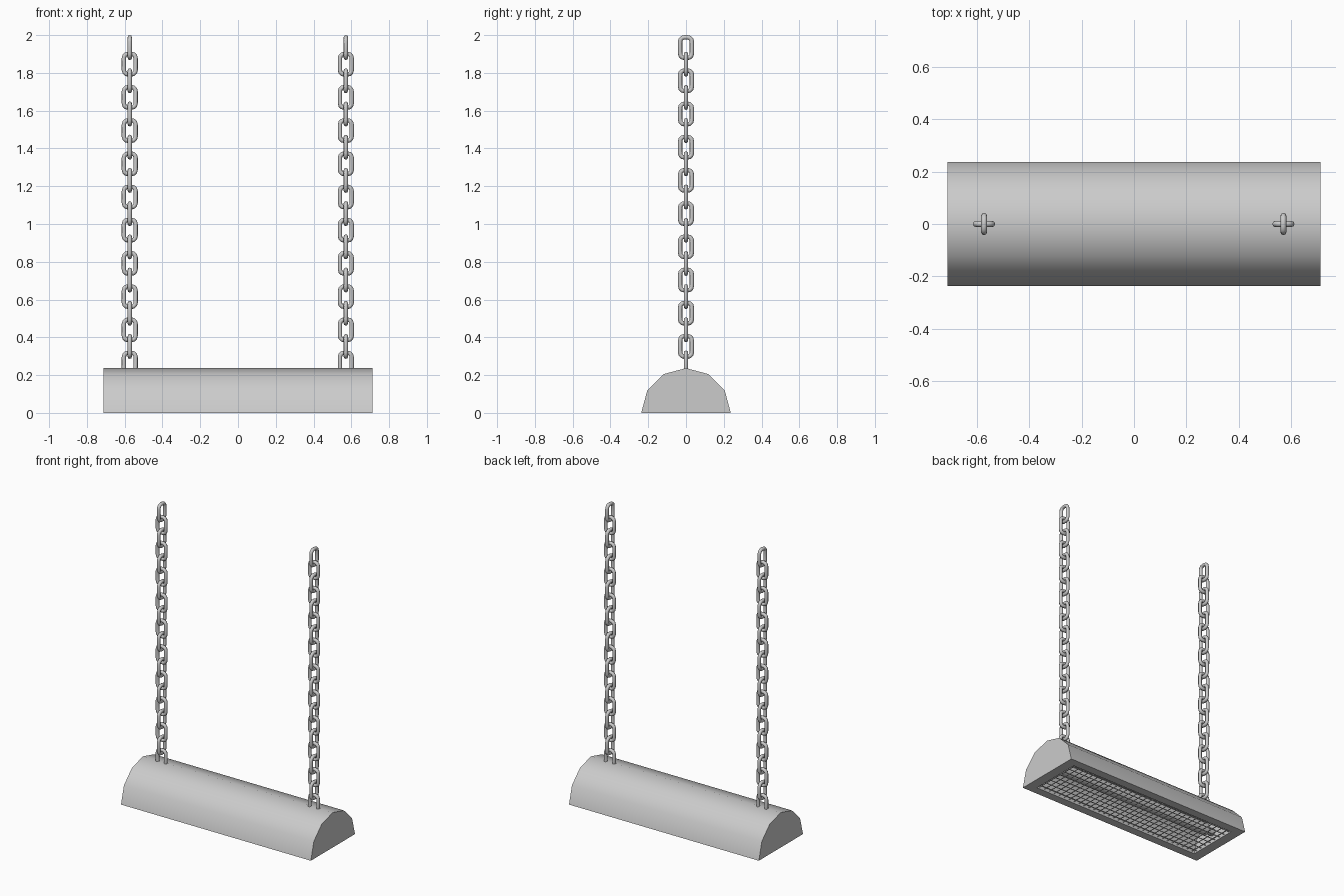
import bpy, bmesh
from math import pi, sin, cos
from mathutils import Vector

if "Cube" in bpy.data.objects:
    bpy.data.objects.remove(bpy.data.objects["Cube"])

L, R = 0.713, 0.237          # housing half length, radius
IL, IW = 0.645, 0.18         # opening half length, half width


def finish(name, bm, angle=0.7):
    bmesh.ops.recalc_face_normals(bm, faces=bm.faces)
    me = bpy.data.meshes.new(name)
    bm.to_mesh(me)
    bm.free()
    ob = bpy.data.objects.new(name, me)
    bpy.context.collection.objects.link(ob)
    bpy.context.view_layer.objects.active = ob
    ob.select_set(True)
    bpy.ops.object.shade_smooth_by_angle(angle=angle)
    ob.select_set(False)
    return ob


def rod(bm, a, b, r, n):
    a, b = Vector(a), Vector(b)
    d = b - a
    m = d.to_track_quat('Z', 'Y').to_matrix().to_4x4()
    m.translation = (a + b) / 2
    bmesh.ops.create_cone(bm, cap_ends=True, segments=n, radius1=r, radius2=r,
                          depth=d.length, matrix=m)


# Half-round housing with a recessed reflector opening below
def arc(x, ry, rz):
    return [(x, ry * cos(pi * i / 6), rz * sin(pi * i / 6)) for i in range(7)]


bm = bmesh.new()
ends = {}
for key, l, ry, rz in (("out", L, R, R), ("in", IL, IW, 0.18)):
    a, b = ([bm.verts.new(p) for p in arc(s * l, ry, rz)] for s in (-1, 1))
    for i in range(6):
        bm.faces.new((a[i], a[i + 1], b[i + 1], b[i]))
    bm.faces.new(a)
    bm.faces.new(b)
    ends[key] = [a[0], a[6], b[6], b[0]]
for i in range(4):           # flat rim
    j = (i + 1) % 4
    bm.faces.new((ends["out"][i], ends["out"][j], ends["in"][j], ends["in"][i]))
finish("housing", bm)

# Lamp tube with end sockets
bm = bmesh.new()
rod(bm, (-0.59, 0, 0.075), (0.59, 0, 0.075), 0.04, 16)
finish("lamp_tube", bm)
bm = bmesh.new()
for s in (-1, 1):
    rod(bm, (s * 0.58, 0, 0.075), (s * 0.65, 0, 0.075), 0.025, 12)
finish("lamp_sockets", bm)

# Wire guard across the opening
bm = bmesh.new()
for i in range(32):
    x = -IL + 2 * IL * (i + 0.5) / 32
    rod(bm, (x, -IW, 0.012), (x, IW, 0.012), 0.003, 6)
for i in range(8):
    y = -IW + 2 * IW * (i + 0.5) / 8
    rod(bm, (-IL, y, 0.012), (IL, y, 0.012), 0.003, 6)
finish("wire_guard", bm)


# Chains of interlocking rounded links
def add_link(bm, x, z, turned, hw=0.031, hh=0.0545, rc=0.022, wire=0.0115, n=8):
    path = []
    for k, (sx, sz) in enumerate(((1, 1), (-1, 1), (-1, -1), (1, -1))):
        for i in range(4):
            t = pi / 2 * (k + i / 3)
            c = Vector((sx * (hw - rc), 0, sz * (hh - rc)))
            out = Vector((cos(t), 0, sin(t)))
            path.append((c + out * rc, out))
    rings = []
    for p, out in path:
        ring = []
        for j in range(n):
            t = 2 * pi * j / n
            v = p + out * (wire * cos(t)) + Vector((0, wire * sin(t), 0))
            if turned:
                v = Vector((-v.y, v.x, v.z))
            ring.append(bm.verts.new(v + Vector((x, 0, z))))
        rings.append(ring)
    for i, a in enumerate(rings):
        b = rings[(i + 1) % len(rings)]
        for j in range(n):
            k = (j + 1) % n
            bm.faces.new((a[j], a[k], b[k], b[j]))


for side, x in (("left", -0.573), ("right", 0.571)):
    bm = bmesh.new()
    for i in range(20):
        add_link(bm, x, 1.934 - 0.0879 * i, i % 2 == 0)
    finish(side + "_chain", bm, 1.0)
